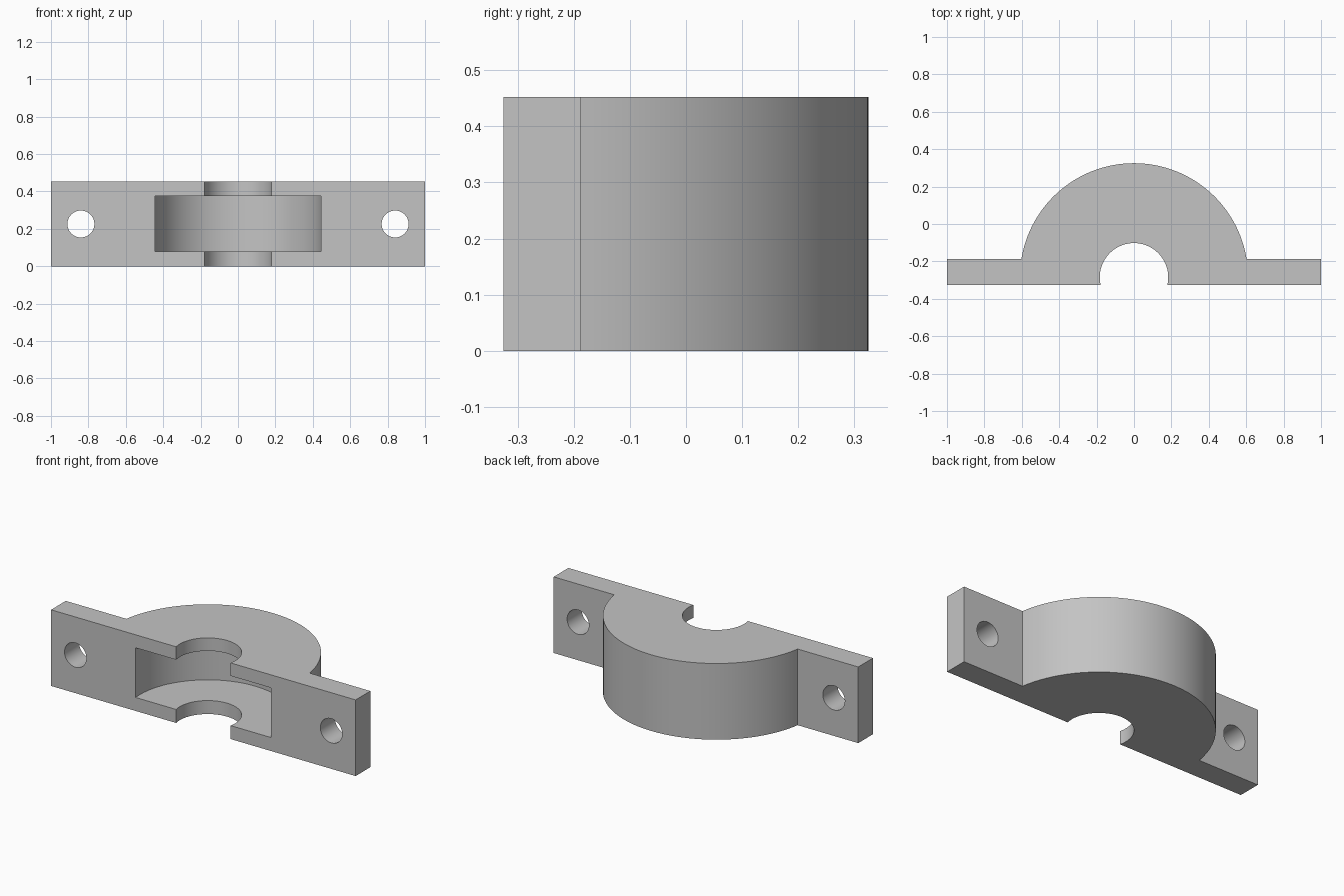
import bpy, bmesh
from math import asin, cos, sin, pi, radians

if "Cube" in bpy.data.objects:
    bpy.data.objects.remove(bpy.data.objects["Cube"], do_unlink=True)

HEIGHT = 0.452
FRONT, FLANGE_BACK = -0.325, -0.187
CENTRE_Y = -0.285          # axis shared by the housing, pocket and bore
OUTER_R, POCKET_R, BORE_R = 0.61, 0.447, 0.183

grey = bpy.data.materials.new("plain grey")
grey.use_nodes = True
colour = (0.55, 0.55, 0.55, 1)
grey.diffuse_color = colour
grey.node_tree.nodes["Principled BSDF"].inputs["Base Color"].default_value = colour


def arc(radius, y_end, steps):
    """Arc over the axis from the right side to the left, ending at y_end."""
    start = asin((y_end - CENTRE_Y) / radius)
    sweep = pi - 2 * start
    return [(radius * cos(start + sweep * i / steps),
             CENTRE_Y + radius * sin(start + sweep * i / steps))
            for i in range(steps + 1)]


def cut_cylinder(target, radius, depth, location, rotation=(0, 0, 0), sides=96):
    bpy.ops.mesh.primitive_cylinder_add(vertices=sides, radius=radius, depth=depth,
                                        location=location, rotation=rotation)
    cutter = bpy.context.object
    cutter.hide_render = True
    mod = target.modifiers.new("cut", 'BOOLEAN')
    mod.operation, mod.solver, mod.object = 'DIFFERENCE', 'EXACT', cutter
    bpy.context.view_layer.objects.active = target
    bpy.ops.object.modifier_apply(modifier=mod.name)
    bpy.data.objects.remove(cutter, do_unlink=True)


# Housing and flanges: one profile with the shaft bore, extruded upwards
profile = [(1, FRONT), (1, FLANGE_BACK)]
profile += arc(OUTER_R, FLANGE_BACK, 80)
profile += [(-1, FLANGE_BACK), (-1, FRONT)]
profile += reversed(arc(BORE_R, FRONT, 56))

bm = bmesh.new()
base = bm.faces.new([bm.verts.new((x, y, 0)) for x, y in profile])
top = bmesh.ops.extrude_face_region(bm, geom=[base])["geom"]
bmesh.ops.translate(bm, vec=(0, 0, HEIGHT),
                    verts=[v for v in top if isinstance(v, bmesh.types.BMVert)])
bmesh.ops.recalc_face_normals(bm, faces=bm.faces)
mesh = bpy.data.meshes.new("bearing_cap")
bm.to_mesh(mesh)
bm.free()
mesh.materials.append(grey)
cap = bpy.data.objects.new("bearing_cap", mesh)
bpy.context.collection.objects.link(cap)

# Wide inner pocket between the top and bottom lips
cut_cylinder(cap, POCKET_R, 0.295, (0, CENTRE_Y, 0.2275))

# Bolt holes through the flanges
for side in (-1, 1):
    cut_cylinder(cap, 0.072, 0.4, (side * 0.84, (FRONT + FLANGE_BACK) / 2, HEIGHT / 2),
                 (pi / 2, 0, 0), 48)

# Smooth curved walls, crisp edges
bpy.ops.object.select_all(action='DESELECT')
cap.select_set(True)
bpy.context.view_layer.objects.active = cap
bpy.ops.object.shade_smooth_by_angle(angle=radians(30))
